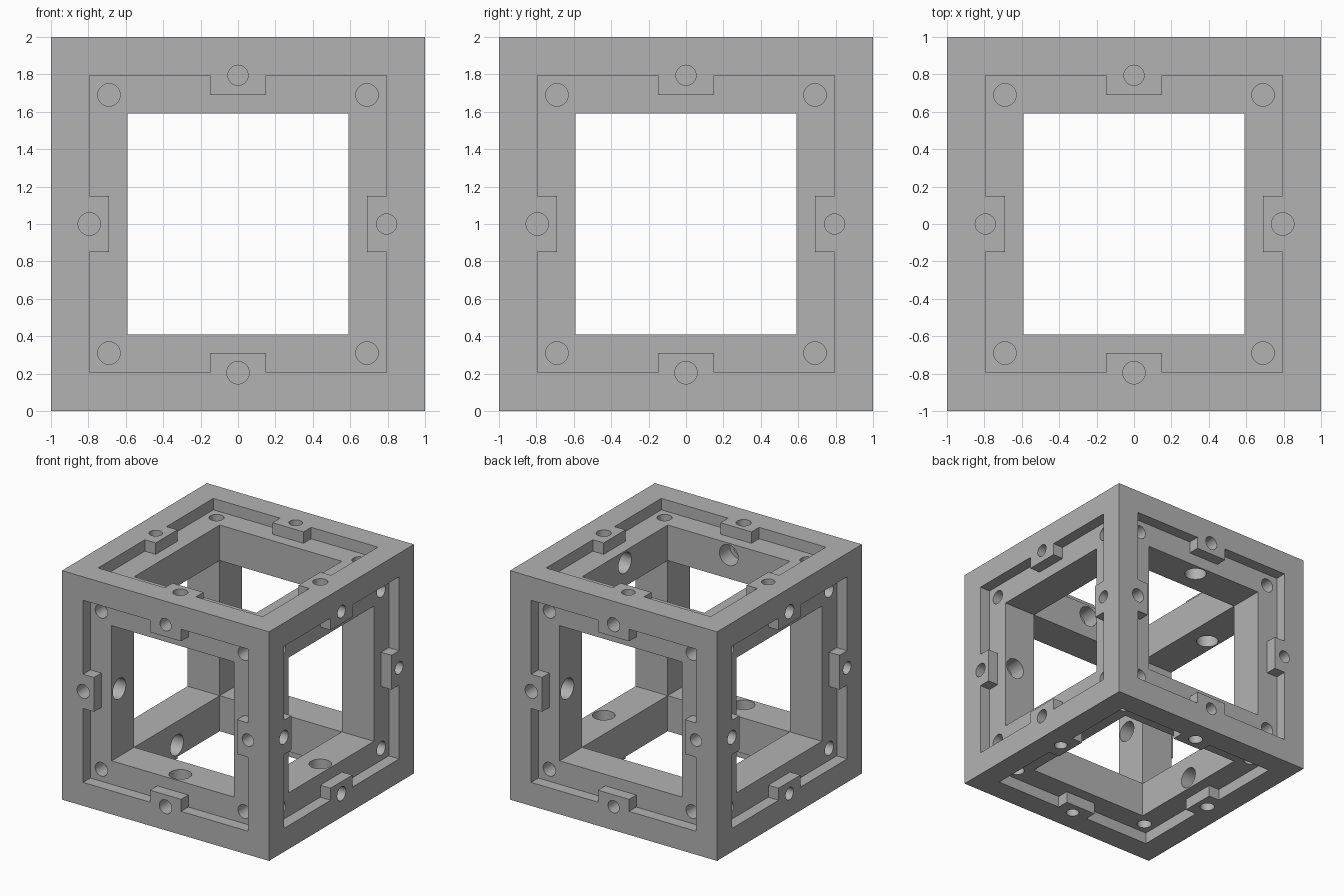
import bpy, bmesh, math
from mathutils import Vector

cube = bpy.data.objects.get("Cube")
if cube:
    bpy.data.objects.remove(cube, do_unlink=True)

HALF, OPENING, RECESS, TAB, TAB_HALF, DEPTH = 1.0, 0.59, 0.795, 0.69, 0.15, 0.1
CENTRE = Vector((0, 0, HALF))
X, Y, Z = Vector((1, 0, 0)), Vector((0, 1, 0)), Vector((0, 0, 1))

# Outward direction of each face, with the two edges whose bolt holes go right through
FACES = [(-Y, (X, Z)), (X, (Y, Z)), (Z, (-X, Y)),
         (Y, (-X, -Z)), (-X, (-Y, -Z)), (-Z, (X, -Y))]

grey = bpy.data.materials.new("grey")
grey.use_nodes = True
colour = (0.45, 0.45, 0.45, 1)
grey.diffuse_color = colour
grey.node_tree.nodes["Principled BSDF"].inputs["Base Color"].default_value = colour


def axes(n):
    u = Vector((n.y, n.z, n.x))
    return u, n.cross(u)


def loft(bm, n, centre, sections):
    """Closed solid along n through (outline, distance) sections."""
    u, v = axes(n)
    rings = [[bm.verts.new(CENTRE + centre + u * a + v * b + n * d) for a, b in outline]
             for outline, d in sections]
    for low, high in zip(rings, rings[1:]):
        for i in range(len(low)):
            j = (i + 1) % len(low)
            bm.faces.new((low[i], low[j], high[j], high[i]))
    bm.faces.new(rings[0][::-1])
    bm.faces.new(rings[-1])


def circle(radius, sides=40):
    return [(radius * math.cos(math.tau * i / sides), radius * math.sin(math.tau * i / sides))
            for i in range(sides)]


def turned(side):
    """Repeat one side's points around the four sides of a square."""
    points = []
    for _ in range(4):
        points += side
        side = [(-b, a) for a, b in side]
    return points


def square(half):
    return turned([(-half, -half)])


def make_object(name, bm):
    bmesh.ops.recalc_face_normals(bm, faces=bm.faces)
    mesh = bpy.data.meshes.new(name)
    bm.to_mesh(mesh)
    bm.free()
    mesh.materials.append(grey)
    obj = bpy.data.objects.new(name, mesh)
    bpy.context.collection.objects.link(obj)
    return obj


# Solid block
bm = bmesh.new()
loft(bm, Z, Vector(), [(square(HALF), -HALF), (square(HALF), HALF)])
frame = make_object("cube_frame", bm)

cutters = []

# Square openings along the three axes
for n in (X, Y, Z):
    bm = bmesh.new()
    loft(bm, n, Vector(), [(square(OPENING), -1.2), (square(OPENING), 1.2)])
    cutters.append(make_object("opening_cutter", bm))

# Shallow recesses that leave a tab in the middle of each side
outline = turned([(-RECESS, -RECESS), (-TAB_HALF, -RECESS), (-TAB_HALF, -TAB),
                  (TAB_HALF, -TAB), (TAB_HALF, -RECESS)])
bm = bmesh.new()
for n, _ in FACES:
    loft(bm, n, Vector(), [(outline, HALF - DEPTH), (outline, HALF + 0.05)])
cutters.append(make_object("recess_cutter", bm))

# Holes: blind pin holes, through bolt holes with a wide head pocket, corner pockets
blind, bolt, head = circle(0.06), circle(0.054), circle(0.09)
bm = bmesh.new()
for n, through in FACES:
    u, v = axes(n)
    for edge in (u, -u, v, -v):
        if edge in through:
            shape = [(head, OPENING - 0.05), (head, 0.735), (bolt, 0.735), (bolt, 1.05)]
        else:
            shape = [(blind, 0.86), (blind, 1.05)]
        loft(bm, n, edge * RECESS, shape)
    for a in (-TAB, TAB):
        for b in (-TAB, TAB):
            loft(bm, n, u * a + v * b, [(blind, 0.77), (blind, HALF - DEPTH + 0.03)])
cutters.append(make_object("hole_cutter", bm))

# Cut everything out of the block
bpy.context.view_layer.objects.active = frame
for cutter in cutters:
    cutter.hide_render = True
    mod = frame.modifiers.new("cut", 'BOOLEAN')
    mod.operation = 'DIFFERENCE'
    mod.solver = 'EXACT'
    mod.use_self = True
    mod.object = cutter
    bpy.ops.object.modifier_apply(modifier=mod.name)
    bpy.data.objects.remove(cutter, do_unlink=True)

bpy.ops.object.select_all(action='DESELECT')
frame.select_set(True)
bpy.ops.object.shade_smooth_by_angle(angle=math.radians(30))
